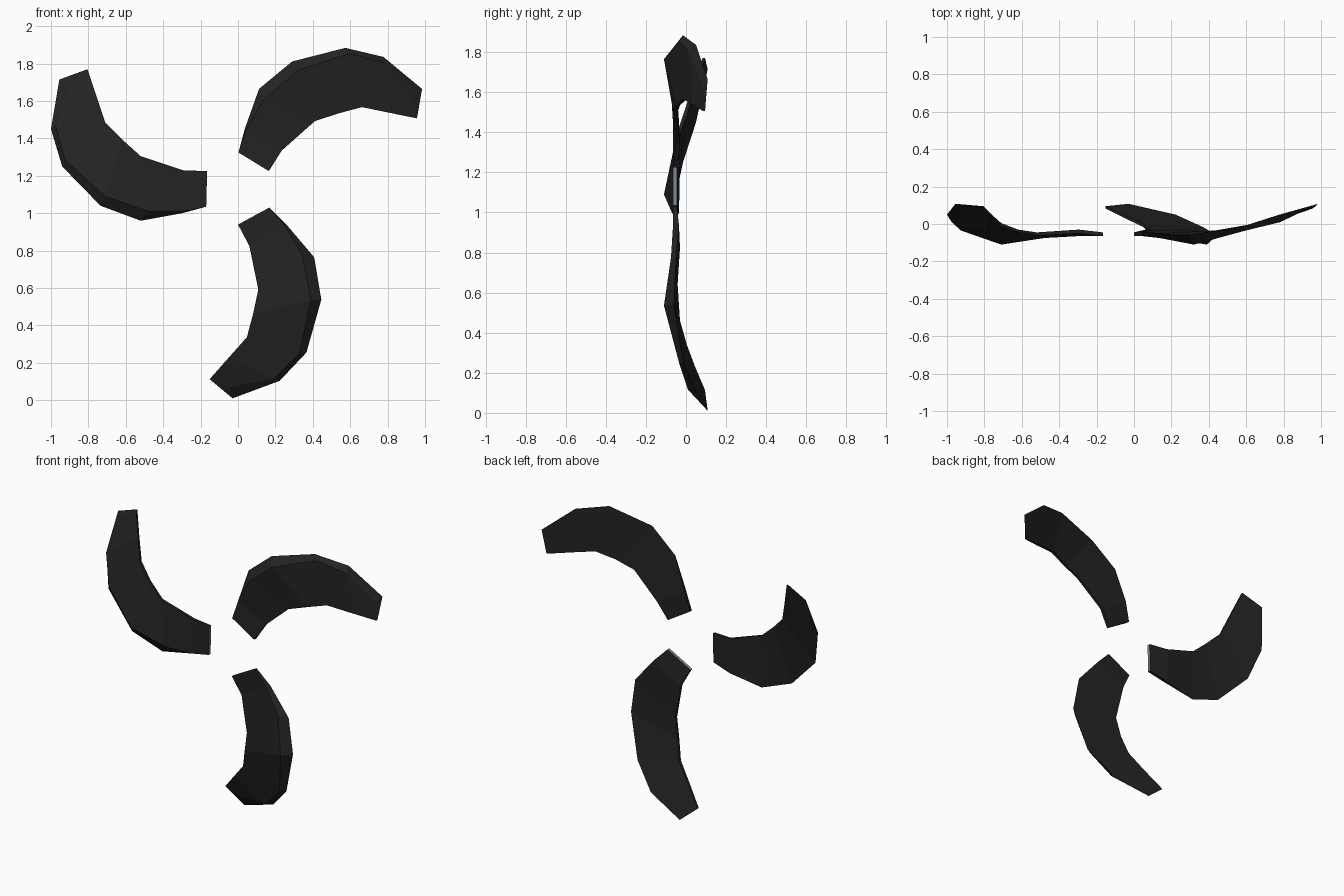
import bpy, bmesh, math
from mathutils import Matrix, Vector

if "Cube" in bpy.data.objects:
    bpy.data.objects.remove(bpy.data.objects["Cube"])


def material(name, rgb):
    m = bpy.data.materials.new(name)
    m.diffuse_color = (*rgb, 1)
    m.use_nodes = True
    m.node_tree.nodes["Principled BSDF"].inputs["Base Color"].default_value = m.diffuse_color
    return m


black = material("blade black", (0.017, 0.017, 0.017))
steel = material("root steel", (0.22, 0.26, 0.30))

HUB_Z = 1.13  # height of the rotation axis

# Stations from root to tip, relative to the axis:
# inner edge (x, z, y front, y back), front ridge (x, z, y), outer edge (x, z, y)
STATIONS = [
    ((-.165, .095, -.065, -.045), (-.17, -.095, -.065), (-.17, -.095, -.045)),
    ((-.295, .10, -.05, -.03), (-.30, -.12, -.065), (-.30, -.13, -.035)),
    ((-.52, .175, -.062, -.045), (-.48, -.12, -.075), (-.52, -.17, -.05)),
    ((-.62, .265, -.045, -.03), (-.71, -.04, -.11), (-.735, -.09, -.06)),
    ((-.71, .355, -.015, .005), (-.925, .155, -.035), (-.94, .12, -.015)),
    ((-.755, .49, .03, .045), (-.975, .34, .01), (-1.0, .32, .05)),
    ((-.805, .64, .083, .095), (-.895, .57, .09), (-.955, .585, .108)),
]


def blade(name, angle):
    bm = bmesh.new()
    rings = []
    for inner, ridge, outer in STATIONS:
        x, z, yf, yb = inner
        pts = [(x, yf, z), (ridge[0], ridge[2], ridge[1]),
               (outer[0], outer[2], outer[1]), (x, yb, z)]
        rings.append([bm.verts.new(p) for p in pts])
    # skin between stations
    for a, b in zip(rings, rings[1:]):
        for i in range(4):
            j = (i + 1) % 4
            bm.faces.new((a[i], a[j], b[j], b[i]))
    # root cap in steel, tip cap in black
    bm.faces.new(rings[0][::-1]).material_index = 1
    bm.faces.new(rings[-1])
    bmesh.ops.recalc_face_normals(bm, faces=bm.faces[:])
    bm.transform(Matrix.Translation(Vector((0, 0, HUB_Z))) @ Matrix.Rotation(angle, 4, 'Y'))
    me = bpy.data.meshes.new(name)
    bm.to_mesh(me)
    bm.free()
    me.materials.append(black)
    me.materials.append(steel)
    bpy.context.collection.objects.link(bpy.data.objects.new(name, me))


# three equal blades around the axis
for k, name in enumerate(("left_blade", "upper_blade", "lower_blade")):
    blade(name, math.radians(120 * k))
